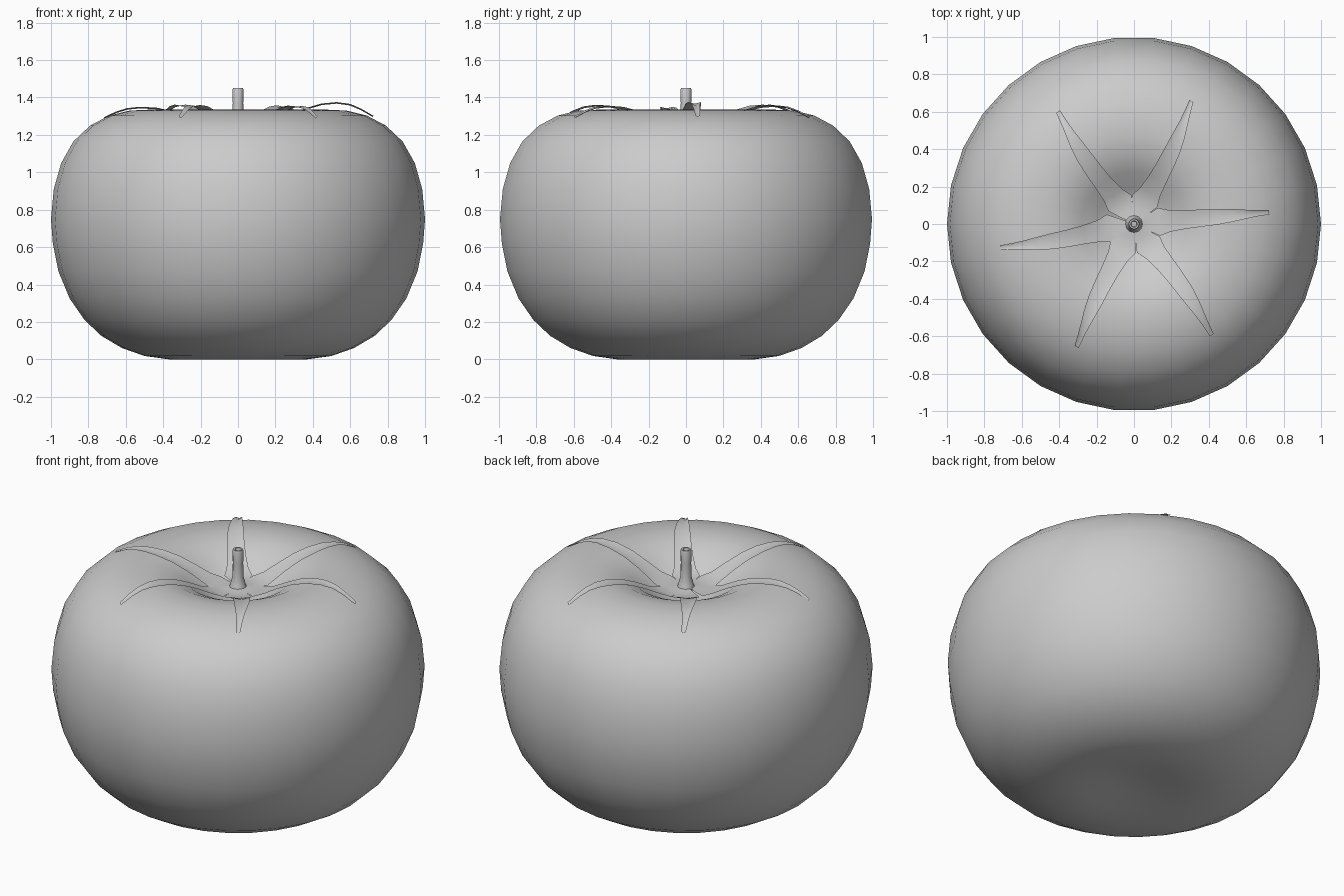
import bpy, bmesh, math
from mathutils import Vector

if "Cube" in bpy.data.objects:
    bpy.data.objects.remove(bpy.data.objects["Cube"])


def finish(name, bm, color, angle=60):
    bmesh.ops.remove_doubles(bm, verts=bm.verts, dist=0.0005)
    bmesh.ops.recalc_face_normals(bm, faces=bm.faces)
    me = bpy.data.meshes.new(name)
    bm.to_mesh(me)
    bm.free()
    ob = bpy.data.objects.new(name, me)
    bpy.context.collection.objects.link(ob)
    bpy.context.view_layer.objects.active = ob
    ob.select_set(True)
    bpy.ops.object.shade_smooth_by_angle(angle=math.radians(angle))
    ob.select_set(False)
    return ob


def lathe(name, profile, sides, color=None, angle=60):
    bm = bmesh.new()
    vs = [bm.verts.new((r, 0, z)) for r, z in profile]
    es = [bm.edges.new(p) for p in zip(vs, vs[1:])]
    bmesh.ops.spin(bm, geom=vs + es, cent=(0, 0, 0), axis=(0, 0, 1),
                   angle=2 * math.pi, steps=sides)
    return finish(name, bm, color, angle)


# Fruit body with a deep dimple on top and a shallow one underneath
lathe("fruit_body", [
    (0, 0.04), (0.12, 0.03), (0.25, 0.01), (0.37, 0.0), (0.50, 0.018),
    (0.62, 0.06), (0.73, 0.125), (0.82, 0.21), (0.90, 0.325), (0.96, 0.47),
    (0.99, 0.62), (1.0, 0.75), (0.985, 0.91), (0.945, 1.05), (0.88, 1.165),
    (0.79, 1.25), (0.69, 1.303), (0.58, 1.33), (0.47, 1.335), (0.37, 1.318),
    (0.28, 1.275), (0.20, 1.22), (0.12, 1.175), (0.05, 1.155), (0, 1.15)], 30)

# Stem with a flared foot and a slightly hollow tip
lathe("stem", [(0.05, 1.22), (0.04, 1.25), (0.03, 1.29), (0.028, 1.37),
               (0.03, 1.44), (0.027, 1.45), (0.018, 1.45), (0.015, 1.435),
               (0, 1.435)], 12, angle=50)

# Six leaf-like sepals: (distance, half width, height, lift share)
rows = [(0.03, 0.0173, 1.235, 0), (0.08, 0.0462, 1.228, 0),
        (0.135, 0.075, 1.23, 0), (0.19, 0.058, 1.25, 0.1),
        (0.27, 0.05, 1.29, 0.3), (0.36, 0.046, 1.326, 0.6),
        (0.45, 0.042, 1.345, 0.9), (0.53, 0.034, 1.35, 1),
        (0.60, 0.024, 1.343, 0.9), (0.66, 0.017, 1.325, 0.6),
        (0.725, 0.012, 1.295, 0.3)]
# direction in degrees, extra lift, sideways bend
sepals = [(5, 0.025, 0.0), (65, 0.008, -0.02), (124, 0.012, 0.02),
          (190, 0.0, 0.015), (245, 0.01, -0.015), (305, 0.005, 0.02)]
bm = bmesh.new()
for deg, lift, bend in sepals:
    a = math.radians(deg)
    out = Vector((math.cos(a), math.sin(a), 0))
    side = Vector((-out.y, out.x, 0))
    prev = None
    for r, w, z, k in rows:
        sway = bend * math.sin(math.pi * max(0, r - 0.135) / 0.59)
        row = []
        for s in (-1, 0, 1):
            p = out * r + side * (s * w + sway)
            p.z = z + lift * k - (0.008 if s == 0 and r > 0.15 else 0)
            row.append(bm.verts.new(p))
        if prev:
            for i in (0, 1):
                bm.faces.new((prev[i], prev[i + 1], row[i + 1], row[i]))
        prev = row
finish("sepals", bm, None)
